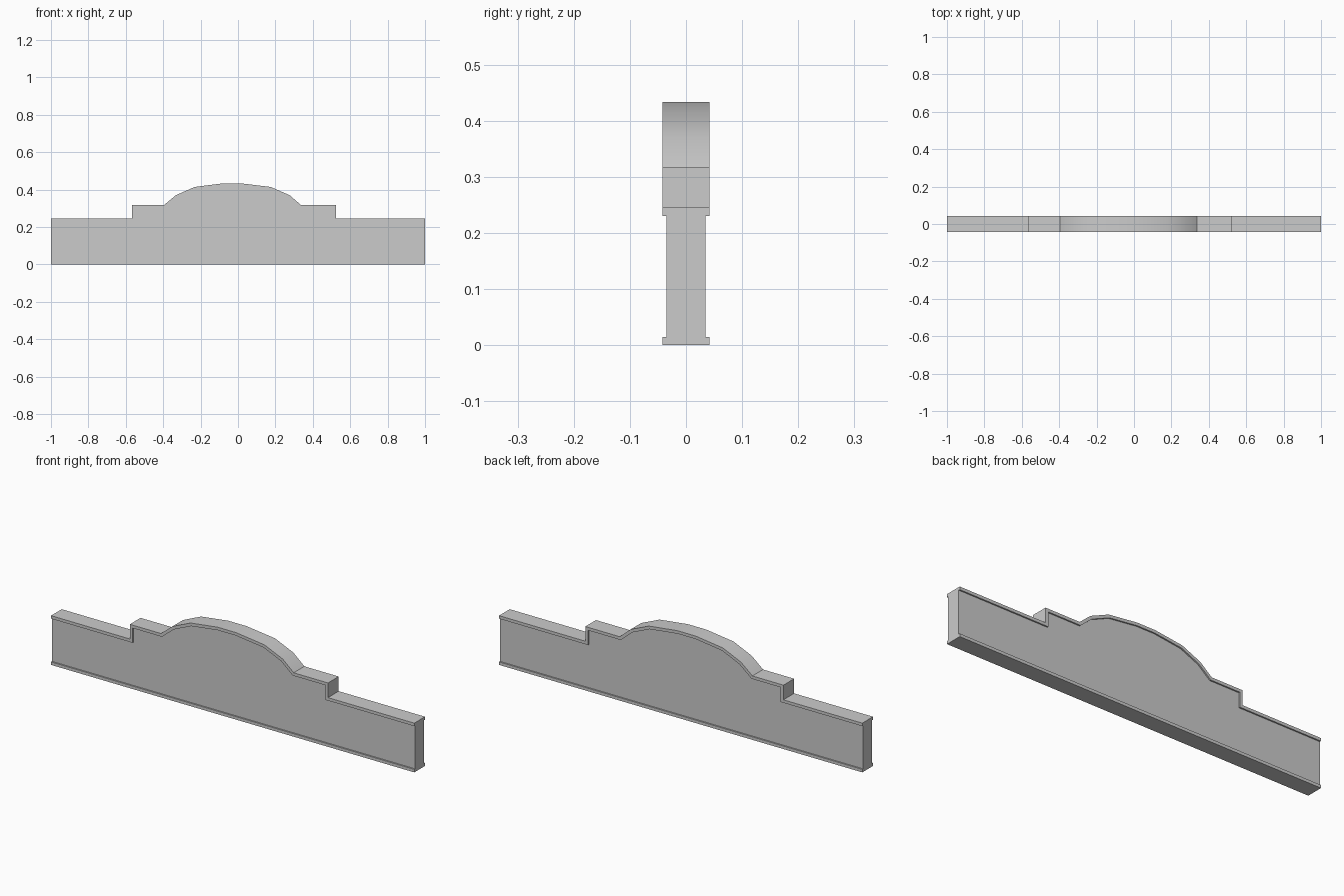
import bpy, bmesh, math
from mathutils import Vector

if "Cube" in bpy.data.objects:
    bpy.data.objects.remove(bpy.data.objects["Cube"], do_unlink=True)

grey = bpy.data.materials.new("light grey")
grey.use_nodes = True
grey.diffuse_color = (0.6, 0.6, 0.6, 1)
grey.node_tree.nodes["Principled BSDF"].inputs["Base Color"].default_value = (0.6, 0.6, 0.6, 1)

CAP = 0.015          # thickness of the coping and the footing
WIDE, NARROW = 0.042, 0.035   # half depths of the trim and the wall


def extrude_profile(name, loops, half):
    """Extrude side-by-side x-z polygons along y into one solid."""
    bm = bmesh.new()
    for loop in loops:
        bm.faces.new([bm.verts.new((p[0], -half, p[1])) for p in loop])
    bmesh.ops.remove_doubles(bm, verts=bm.verts[:], dist=1e-5)
    out = bmesh.ops.extrude_face_region(bm, geom=bm.faces[:], use_keep_orig=True)
    moved = [g for g in out["geom"] if isinstance(g, bmesh.types.BMVert)]
    bmesh.ops.translate(bm, verts=moved, vec=(0, 2 * half, 0))
    bmesh.ops.recalc_face_normals(bm, faces=bm.faces[:])
    mesh = bpy.data.meshes.new(name)
    bm.to_mesh(mesh)
    bm.free()
    mesh.materials.append(grey)
    obj = bpy.data.objects.new(name, mesh)
    bpy.context.collection.objects.link(obj)
    bpy.ops.object.select_all(action="DESELECT")
    obj.select_set(True)
    bpy.context.view_layer.objects.active = obj
    bpy.ops.object.shade_smooth_by_angle(angle=math.radians(30))
    return obj


def inset(path, d):
    """Offset an open path downwards with mitred corners."""
    result = []
    for i, p in enumerate(path):
        dirs = []
        if i > 0:
            dirs.append((p - path[i - 1]).normalized())
        if i < len(path) - 1:
            dirs.append((path[i + 1] - p).normalized())
        normals = [Vector((t.y, -t.x)) for t in dirs]
        mitre = sum(normals, Vector((0, 0))).normalized()
        result.append(p + mitre * d / mitre.dot(normals[0]))
    return result


# Stepped, arched top line of the wall
top = [Vector(p) for p in (
    (-1, 0.245), (-0.566, 0.245), (-0.566, 0.318), (-0.395, 0.318),
    (-0.332, 0.37), (-0.232, 0.414), (-0.083, 0.433), (0.018, 0.433),
    (0.175, 0.414), (0.276, 0.37), (0.336, 0.318), (0.525, 0.318),
    (0.525, 0.245), (1, 0.245))]
under = inset(top, CAP)

# Projecting coping that follows the top line
strips = [(top[i], top[i + 1], under[i + 1], under[i]) for i in range(len(top) - 1)]
extrude_profile("coping", strips, WIDE)

# Recessed wall between coping and footing
extrude_profile("wall_panel", [under + [Vector((1, CAP)), Vector((-1, CAP))]], NARROW)

# Projecting footing
extrude_profile("footing", [[(-1, 0), (1, 0), (1, CAP), (-1, CAP)]], WIDE)
